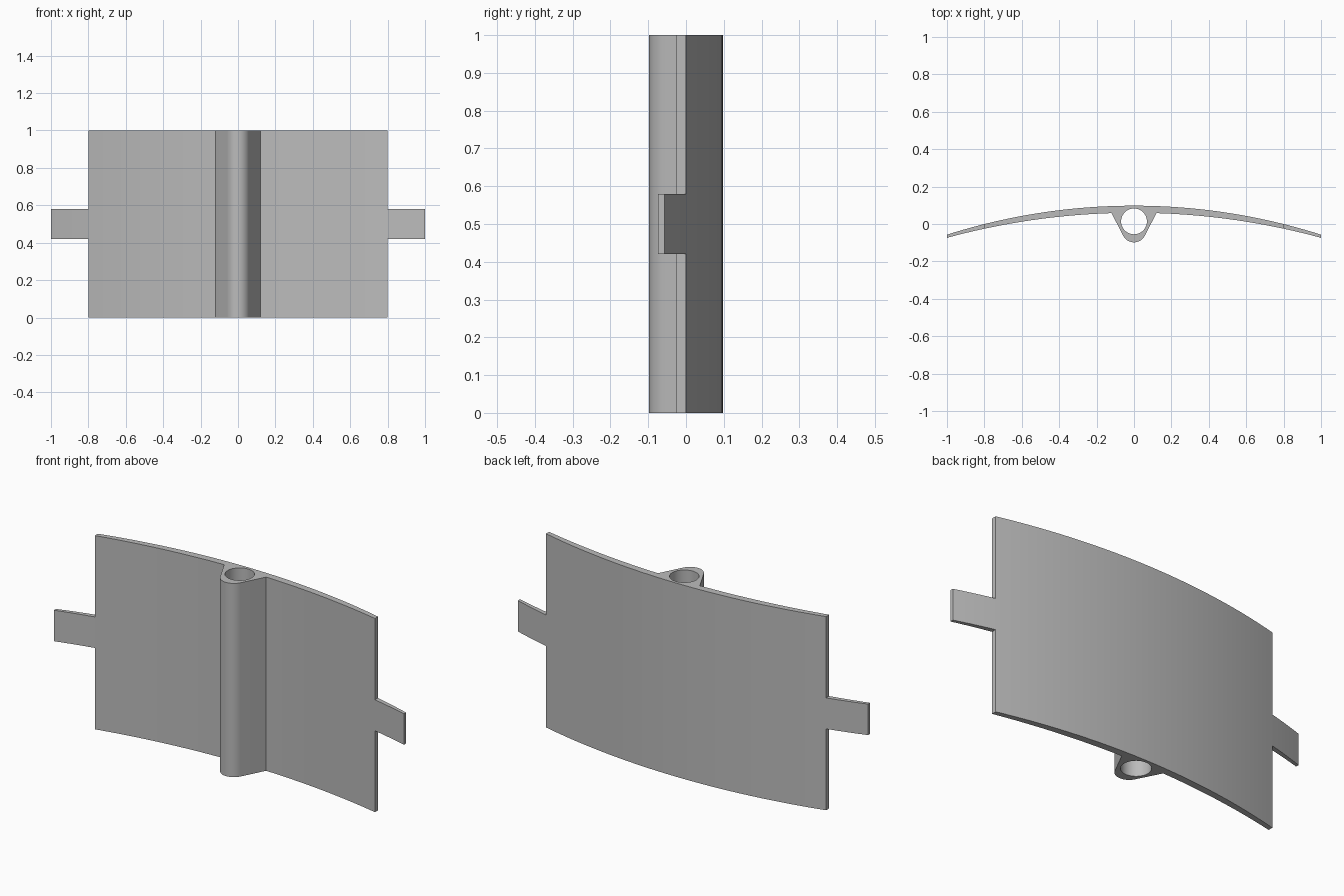
import bpy, bmesh
from math import sqrt, sin, cos, pi, radians

cube = bpy.data.objects.get("Cube")
if cube:
    bpy.data.objects.remove(cube, do_unlink=True)

grey = bpy.data.materials.new("plain grey")
grey.use_nodes = True
grey.diffuse_color = (0.5, 0.5, 0.5, 1)
grey.node_tree.nodes["Principled BSDF"].inputs["Base Color"].default_value = (0.5, 0.5, 0.5, 1)

HALF_PLATE, HALF_TAB, HALF_BOSS = 0.8, 1.0, 0.12


def arc_y(x, crown, radius):
    return crown - radius + sqrt(radius ** 2 - x ** 2)


def back(x):
    return x, arc_y(x, 0.098, 3.303)


def front(x):
    return x, arc_y(x, 0.06, 3.8)


def sweep(side, x0, x1, steps):
    """Points along one side of the bowed plate."""
    return [side(x0 + (x1 - x0) * i / steps) for i in range(steps + 1)]


def circle(cy, r, start, end, steps):
    return [(r * cos(start + (end - start) * i / steps),
             cy + r * sin(start + (end - start) * i / steps)) for i in range(steps + 1)]


def prism(name, loops, z0, z1):
    """Extrude a closed section, with optional holes, from z0 to z1."""
    bm = bmesh.new()
    edges = []
    for loop in loops:
        verts = [bm.verts.new((x, y, z0)) for x, y in loop]
        edges += [bm.edges.new((verts[i - 1], verts[i])) for i in range(len(verts))]
    bmesh.ops.triangle_fill(bm, edges=edges, use_beauty=True, normal=(0, 0, 1))
    top = bmesh.ops.extrude_face_region(bm, geom=bm.faces[:])["geom"]
    bmesh.ops.translate(bm, vec=(0, 0, z1 - z0),
                        verts=[g for g in top if isinstance(g, bmesh.types.BMVert)])
    bmesh.ops.recalc_face_normals(bm, faces=bm.faces[:])
    mesh = bpy.data.meshes.new(name)
    bm.to_mesh(mesh)
    bm.free()
    mesh.materials.append(grey)
    obj = bpy.data.objects.new(name, mesh)
    bpy.context.collection.objects.link(obj)
    bpy.ops.object.select_all(action='DESELECT')
    obj.select_set(True)
    bpy.context.view_layer.objects.active = obj
    bpy.ops.object.shade_smooth_by_angle(angle=radians(30))


# Bowed plate with a rounded, tapered boss and a bore through its full height
tangent = radians(-27.2)
nose = circle(-0.033, 0.065, tangent, -pi - tangent, 24)
outline = (sweep(back, -HALF_PLATE, HALF_PLATE, 36)
           + sweep(front, HALF_PLATE, HALF_BOSS, 16)
           + nose
           + sweep(front, -HALF_BOSS, -HALF_PLATE, 16))
bore = circle(0.014, 0.069, 0, 2 * pi, 48)[:-1]
prism("curved_plate_with_bore", [outline, bore], 0, 1)

# Narrow tabs continuing the curve at both ends
for name, sign in (("left_tab", 1), ("right_tab", -1)):
    a, b = sign * HALF_PLATE, sign * HALF_TAB
    prism(name, [sweep(back, a, b, 5) + sweep(front, b, a, 5)], 0.42, 0.58)
